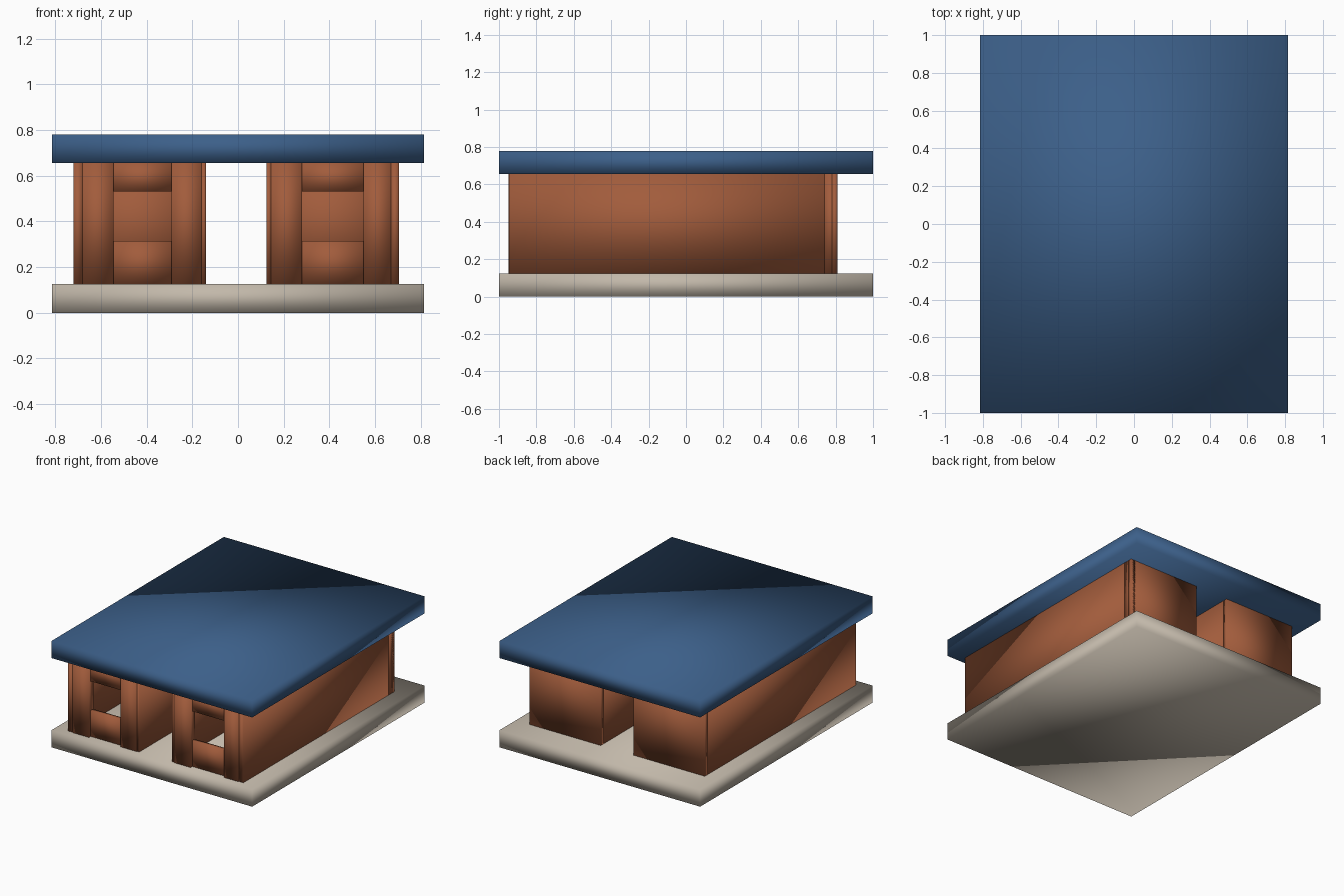
import bpy, bmesh

if "Cube" in bpy.data.objects:
    bpy.data.objects.remove(bpy.data.objects["Cube"])


def material(name, rgb):
    m = bpy.data.materials.new(name)
    m.diffuse_color = (*rgb, 1)
    m.use_nodes = True
    m.node_tree.nodes["Principled BSDF"].inputs["Base Color"].default_value = m.diffuse_color
    return m


STONE = material("warm stone", (0.54, 0.48, 0.40))
BRICK = material("red brown", (0.36, 0.107, 0.045))
BLUE = material("slate blue", (0.045, 0.115, 0.25))


def box(name, x, y, z, mat):
    """Smooth-shaded box from (min, max) ranges."""
    bm = bmesh.new()
    bmesh.ops.create_cube(bm, size=1)
    for v in bm.verts:
        v.co = [r[0] if c < 0 else r[1] for c, r in zip(v.co, (x, y, z))]
    for f in bm.faces:
        f.smooth = True
    me = bpy.data.meshes.new(name)
    bm.to_mesh(me)
    bm.free()
    me.materials.append(mat)
    ob = bpy.data.objects.new(name, me)
    bpy.context.collection.objects.link(ob)
    return ob


Z0, Z1 = 0.125, 0.655      # wall bottom and top
FRONT, BACK = -0.95, 0.81

# Floor slab and flat roof
box("floor_slab", (-0.815, 0.815), (-1, 1), (0, Z0), STONE)
box("roof_slab", (-0.815, 0.815), (-1, 1), (Z1, 0.78), BLUE)


def room(side, x0, x1, w0, w1, t0, t1, y0, y1):
    """Hollow room: x0..x1 outside, w0..w1 window, t wall thickness, y wall ends."""
    full = (Z0, Z1)
    # Side walls and back wall
    box(side + "_room_left_wall", (x0, x0 + t0), (FRONT + 0.005, y0), full, BRICK)
    box(side + "_room_right_wall", (x1 - t1, x1), (FRONT + 0.005, y1), full, BRICK)
    box(side + "_room_back_wall", (x0, x1), (max(y0, y1), BACK), full, BRICK)
    if y0 != y1:
        # Thicker back corner where one side wall stops short
        box(side + "_room_back_corner", (x1 - t1, x1), (y1, BACK), full, BRICK)
    # Front pillars
    box(side + "_room_left_pillar", (x0 + t0, w0), (FRONT, FRONT + 0.05), full, BRICK)
    box(side + "_room_right_pillar", (w1, x1 - t1), (FRONT, FRONT + 0.05), full, BRICK)
    # Window sill and lintel
    box(side + "_window_sill", (w0, w1), (FRONT + 0.02, FRONT + 0.05), (Z0, 0.315), BRICK)
    box(side + "_window_lintel", (w0, w1), (FRONT + 0.02, FRONT + 0.05), (0.53, Z1), BRICK)


room("left", -0.72, -0.14, -0.545, -0.29, 0.04, 0.02, 0.78, 0.78)
room("right", 0.125, 0.705, 0.28, 0.55, 0.02, 0.035, 0.78, 0.74)
